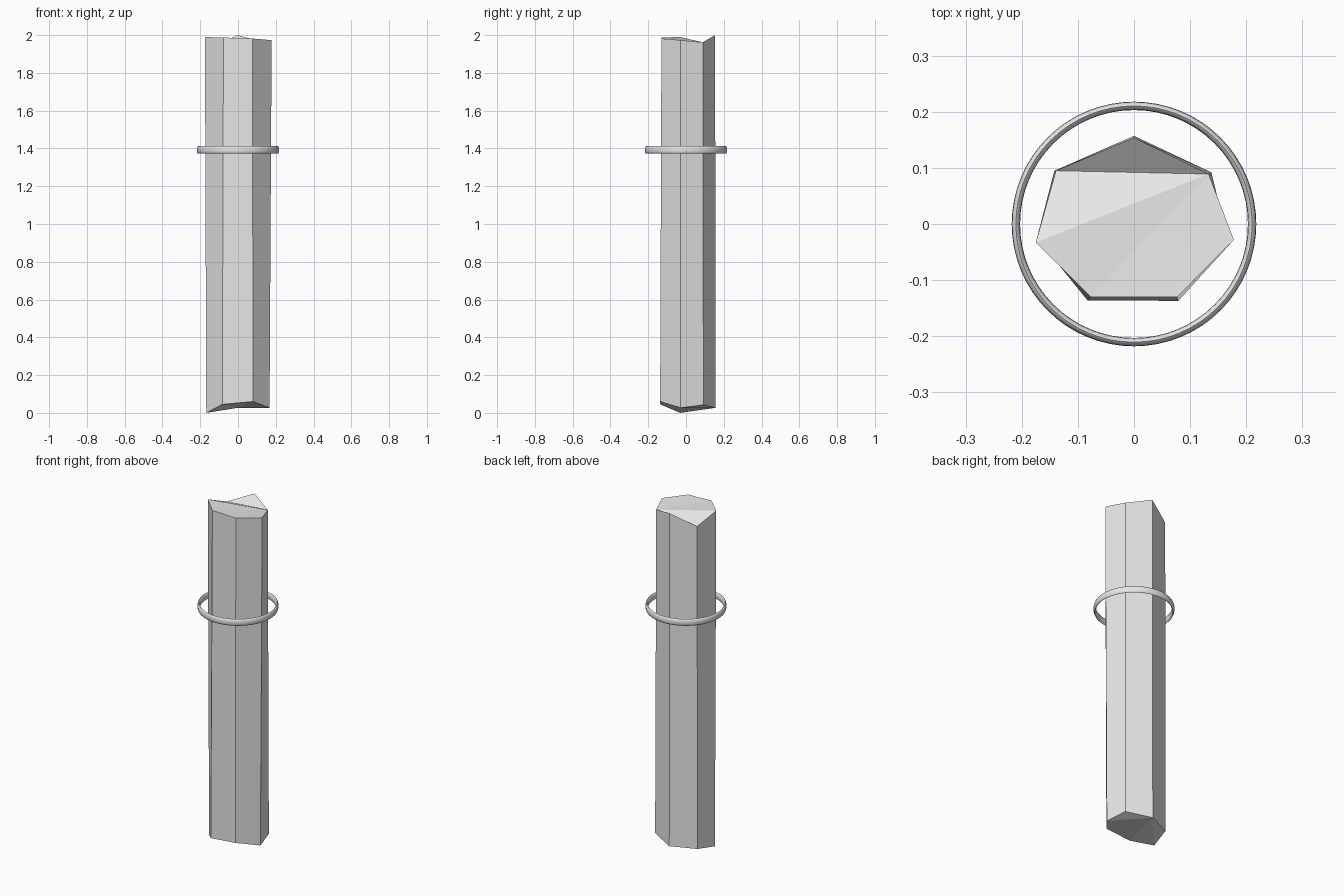
import bpy, bmesh
from math import cos, sin, pi, radians

default = bpy.data.objects.get("Cube")
if default:
    bpy.data.objects.remove(default, do_unlink=True)

# One plain grey for everything
grey = bpy.data.materials.new("light_grey")
grey.use_nodes = True
colour = (0.8, 0.8, 0.8, 1)
grey.diffuse_color = colour
grey.node_tree.nodes["Principled BSDF"].inputs["Base Color"].default_value = colour


def finish(bm, name):
    bmesh.ops.recalc_face_normals(bm, faces=bm.faces[:])
    mesh = bpy.data.meshes.new(name)
    bm.to_mesh(mesh)
    bm.free()
    mesh.materials.append(grey)
    obj = bpy.data.objects.new(name, mesh)
    bpy.context.collection.objects.link(obj)
    return obj


def fan(bm, verts, start):
    """Close a bent loop with triangles around one corner."""
    loop = verts[start:] + verts[:start]
    for a, b in zip(loop[1:], loop[2:]):
        bm.faces.new((loop[0], a, b))


# Column: uneven seven-sided prism with rough-cut ends
# Corners run from the back point round by the model's right (-x)
top = [(0, .154, 2), (-.139, .095, 1.937), (-.175, -.033, 1.99), (-.077, -.13, 1.987),
       (.077, -.13, 1.982), (.178, -.028, 1.973), (.133, .089, 1.962)]
bottom = [(0, .157, .027), (-.142, .095, .025), (-.168, -.031, 0), (-.083, -.136, .045),
          (.079, -.137, .06), (.167, -.028, .027), (.138, .092, .043)]
bm = bmesh.new()
upper = [bm.verts.new(p) for p in top]
lower = [bm.verts.new(p) for p in bottom]
for i in range(len(upper)):
    j = (i + 1) % len(upper)
    bm.faces.new((lower[i], lower[j], upper[j], upper[i]))
fan(bm, upper, len(upper) - 1)
fan(bm, lower, 0)
finish(bm, "column")

# Ring: tall oval section swept round the column
SEGMENTS, SIDES = 64, 12
RADIUS, HALF_WIDTH, HALF_HEIGHT, HEIGHT = 0.2105, 0.0075, 0.02, 1.392
bm = bmesh.new()
hoops = []
for s in range(SEGMENTS):
    a = 2 * pi * s / SEGMENTS
    hoop = []
    for k in range(SIDES):
        t = 2 * pi * k / SIDES
        r = RADIUS + HALF_WIDTH * cos(t)
        hoop.append(bm.verts.new((r * cos(a), r * sin(a), HEIGHT + HALF_HEIGHT * sin(t))))
    hoops.append(hoop)
for s in range(SEGMENTS):
    h, n = hoops[s], hoops[(s + 1) % SEGMENTS]
    for k in range(SIDES):
        m = (k + 1) % SIDES
        bm.faces.new((h[k], n[k], n[m], h[m]))
ring = finish(bm, "ring")

bpy.ops.object.select_all(action='DESELECT')
ring.select_set(True)
bpy.context.view_layer.objects.active = ring
bpy.ops.object.shade_smooth_by_angle(angle=radians(60))
